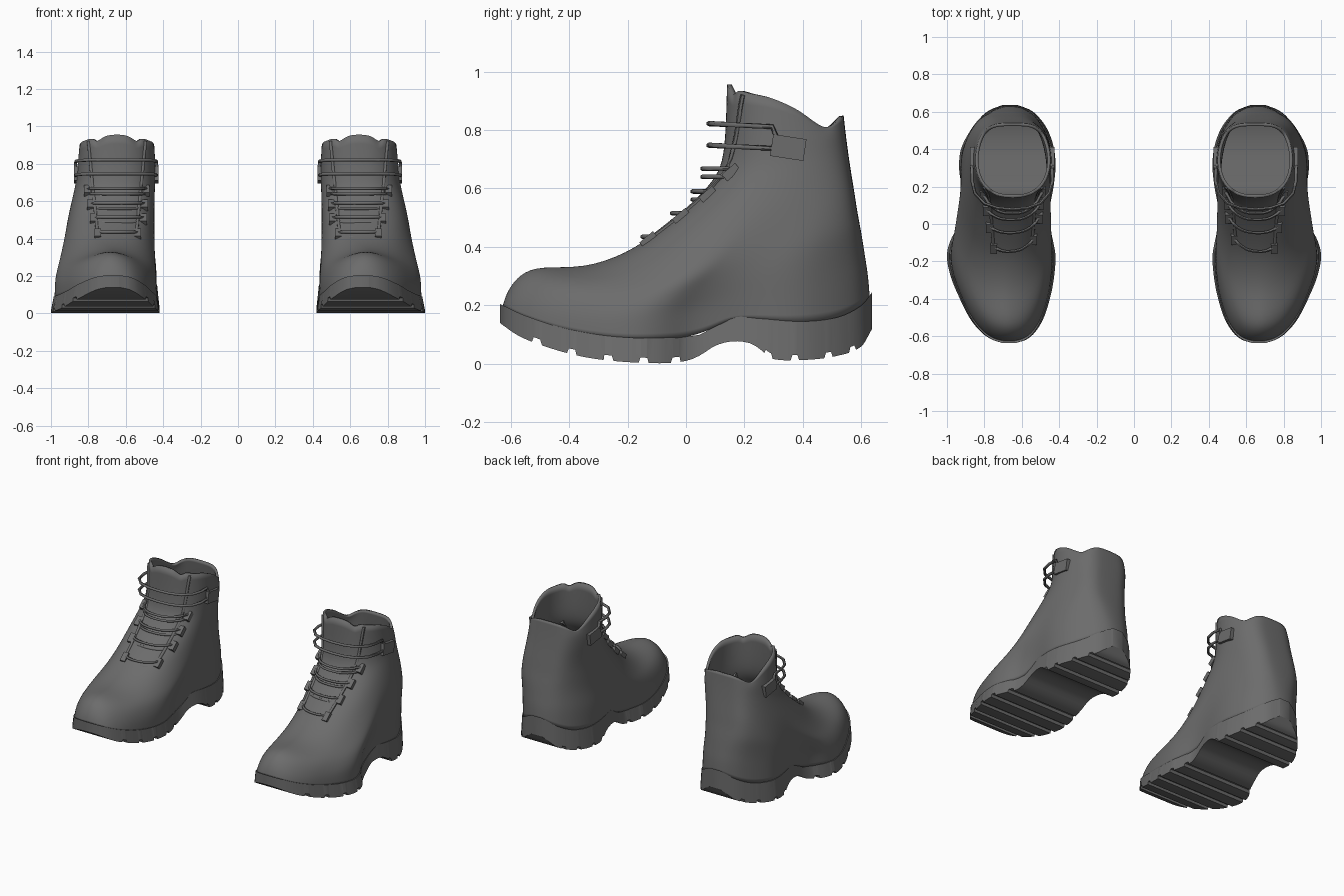
import bpy, bmesh, math
from mathutils import Vector
from mathutils.bvhtree import BVHTree

if "Cube" in bpy.data.objects:
    bpy.data.objects.remove(bpy.data.objects["Cube"])

grey = bpy.data.materials.new("charcoal_grey")
grey.diffuse_color = (0.15, 0.15, 0.15, 1)
grey.use_nodes = True
grey.node_tree.nodes["Principled BSDF"].inputs["Base Color"].default_value = grey.diffuse_color


def curve(pts):
    """Smooth function through (position, value) pairs."""
    n = len(pts)
    m = []
    for i in range(n):
        a, b = pts[max(i - 1, 0)], pts[min(i + 1, n - 1)]
        m.append((b[1] - a[1]) / (b[0] - a[0]))

    def f(t):
        t = min(max(t, pts[0][0]), pts[-1][0])
        i = 0
        while i < n - 2 and t > pts[i + 1][0]:
            i += 1
        (x0, y0), (x1, y1) = pts[i], pts[i + 1]
        h = x1 - x0
        s = (t - x0) / h
        return ((2*s**3 - 3*s**2 + 1) * y0 + (s**3 - 2*s**2 + s) * h * m[i]
                + (3*s**2 - 2*s**3) * y1 + (s**3 - s**2) * h * m[i + 1])
    return f


def finish(name, bm, angle=35, subdiv=0, thick=0):
    bmesh.ops.recalc_face_normals(bm, faces=bm.faces)
    me = bpy.data.meshes.new(name)
    bm.to_mesh(me)
    bm.free()
    me.materials.append(grey)
    ob = bpy.data.objects.new(name, me)
    bpy.context.collection.objects.link(ob)
    bpy.ops.object.select_all(action='DESELECT')
    ob.select_set(True)
    bpy.context.view_layer.objects.active = ob
    bpy.ops.object.shade_smooth_by_angle(angle=math.radians(angle))
    if subdiv:
        s = ob.modifiers.new("smooth", 'SUBSURF')
        s.levels = s.render_levels = subdiv
    if thick:
        t = ob.modifiers.new("thickness", 'SOLIDIFY')
        t.thickness, t.offset = thick, -1
    ob.modifiers.new("pair", 'MIRROR')   # second boot
    return ob


def loft(bm, rings):
    vs = [[bm.verts.new(p) for p in r] for r in rings]
    n = len(vs[0])
    for a, b in zip(vs, vs[1:]):
        for j in range(n):
            k = (j + 1) % n
            bm.faces.new((a[j], a[k], b[k], b[j]))
    return vs


# Footprint: inner and outer edge against y
foot = [(-.637, .635, .70), (-.62, .58, .755), (-.58, .53, .815), (-.5, .482, .88),
        (-.38, .445, .94), (-.28, .427, .98), (-.17, .42, 1.0), (-.08, .435, .978),
        (0, .453, .93), (.1, .448, .912), (.2, .43, .922), (.3, .42, .935),
        (.4, .427, .925), (.5, .46, .875), (.57, .508, .82), (.61, .555, .77),
        (.637, .625, .70)]
x_in = curve([(a, b) for a, b, c in foot])
x_out = curve([(a, c) for a, b, c in foot])
seam = curve([(-.637, .205), (-.55, .165), (-.4, .118), (-.2, .09), (.04, .098), (.09, .125),
              (.15, .16), (.25, .155), (.4, .145), (.52, .16), (.6, .2), (.637, .245)])
tread = curve([(-.637, .14), (-.58, .1), (-.52, .073), (-.4, .035), (-.28, .013), (-.1, .002),
               (0, .01), (.05, .03), (.1, .062), (.16, .077), (.22, .07), (.26, .045),
               (.29, .018), (.4, .013), (.52, .028), (.6, .06), (.637, .12)])

# Sole: cross slices with grooves cut across the tread
grooves = [(-.525, -.495), (-.405, -.375), (-.28, -.25), (-.16, -.13), (-.05, -.02),
           (.27, .295), (.36, .385), (.475, .5), (.56, .58)]
ys = [-.637 + 1.274 * (1 - math.cos(math.pi * i / 90)) / 2 for i in range(91)]
ys += [g + d for a, b in grooves for g, d in ((a, -.002), (a, .004), (b, -.004), (b, .002))]
bm = bmesh.new()
rings = []
for y in sorted(ys):
    zb, zt = tread(y), seam(y)
    if any(a < y < b for a, b in grooves):
        zb += .018
    a, b = x_in(y), x_out(y)
    ta, tb = [.69 + (x - .69) * .955 for x in (a, b)]
    rings.append([(a, y, zb), (b, y, zb), (tb, y, zt), (ta, y, zt)])
vs = loft(bm, rings)
bm.faces.new(vs[0])
bm.faces.new(vs[-1])
finish("sole", bm, 30)

# Upper: rings tilting from the sole seam up to the collar
# front y,z, back y,z, inner x, outer x, sag of the sides, share of ellipse
levels = [(-.629, .20, .63, .24, .43, .98, 0, 0),
          (-.615, .25, .625, .30, .432, .972, .11, .1),
          (-.57, .312, .615, .36, .437, .962, .13, .25),
          (-.50, .338, .606, .42, .44, .952, .12, .5),
          (-.35, .327, .597, .47, .442, .94, .07, .75),
          (-.20, .38, .587, .52, .445, .925, .035, .9),
          (-.10, .45, .578, .58, .447, .91, .01, 1),
          (0, .53, .568, .64, .447, .892, 0, 1),
          (.08, .61, .56, .69, .445, .877, 0, 1),
          (.12, .67, .553, .74, .442, .866, 0, 1),
          (.135, .76, .547, .785, .44, .86, 0, 1),
          (.14, .95, .54, .85, .447, .848, 0, 1)]
rim = curve([(.14, .957), (.15, .94), (.16, .915), (.172, .935), (.22, .925), (.29, .91),
             (.38, .87), (.475, .808), (.51, .825), (.54, .85)])
N = 26
rings = []
for i, (yf, zf, yb, zb, xi, xo, sag, k) in enumerate(levels):
    ring = []
    for j in range(2 * N):
        a = math.pi * j / N
        u = (1 - math.cos(a)) / 2
        y = yf + (yb - yf) * u
        y0 = -.637 + 1.274 * u
        w = abs(math.sin(a)) ** (.8 - .25 * u)
        c, h = (xi + xo) / 2, (xo - xi) / 2
        if j <= N:
            foot_x, oval_x = x_out(y0), c + h * w
        else:
            foot_x, oval_x = x_in(y0), c - h * w
        foot_x = .69 + (foot_x - .69) * .95
        if j % N == 0:                 # close the ends on the centre line
            foot_x = .667
        z = zf + (zb - zf) * u - sag * math.sin(math.pi * u ** .65)
        if i == 0:
            z = seam(y) - .004
        elif i == len(levels) - 1:
            z = rim(y)
        ring.append((foot_x * (1 - k) + oval_x * k, y, z))
    rings.append(ring)
bm = bmesh.new()
loft(bm, rings)
bmesh.ops.recalc_face_normals(bm, faces=bm.faces)
tree = BVHTree.FromBMesh(bm)
finish("upper", bm, 80, 2, .016)


def front_y(x, z):
    hit = tree.ray_cast(Vector((x, -2, z)), Vector((0, 1, 0)))[0]
    return hit.y if hit else .16


def tube(bm, pts, r, closed=True, sides=6):
    """Round cord along a path."""
    pts = [Vector(p) for p in pts]
    n = len(pts)
    rings = []
    for i, p in enumerate(pts):
        a = pts[i - 1] if closed or i else p
        b = pts[(i + 1) % n] if closed or i < n - 1 else p
        t = (b - a).normalized()
        s = t.cross(Vector((.3, .5, 1))).normalized()
        q = t.cross(s)
        rings.append([p + r * (math.cos(2*math.pi*k/sides) * s + math.sin(2*math.pi*k/sides) * q)
                      for k in range(sides)])
    vs = loft(bm, rings + ([rings[0]] if closed else []))
    if not closed:
        bm.faces.new(vs[0])
        bm.faces.new(vs[-1])


def block(bm, centre, size, tilt=0):
    ret = bmesh.ops.create_cube(bm, size=1)["verts"]
    for v in ret:
        x, y, z = (v.co[k] * size[k] for k in range(3))
        c, s = math.cos(tilt), math.sin(tilt)
        v.co = Vector((x, y * c - z * s, y * s + z * c)) + Vector(centre)


# Throat edges: flap borders on either side of the tongue
bm = bmesh.new()
for low, high in ((.545, .495), (.75, .80)):
    path = []
    for i in range(15):
        z = .41 + .51 * i / 14
        x = low + (high - low) * i / 14
        path.append((x, front_y(x, z) - .001, z))
    tube(bm, path, .009, False)
finish("throat_edge", bm, 60)

# Lace rows: two strands in a loop, bowed forward off the tongue
rows = [(.435, .535, .75, .02), (.515, .505, .775, .022), (.59, .50, .79, .03), (.668, .49, .805, .055)]
bm = bmesh.new()
for z, a, b, bow in rows:
    path = []
    for dz, xs in ((0, range(13)), (-.028, range(12, -1, -1))):
        for i in xs:
            s = i / 12
            x = a + (b - a) * s
            out = bow * (1 - abs(2 * s - 1) ** 3) + .008
            path.append((x, front_y(x, z) - out, z + dz * (1 if dz else 0)))
    tube(bm, path, .008)
finish("laces", bm, 60)

# Eyelet blocks at the lace ends
bm = bmesh.new()
for z, a, b, bow in rows:
    for x in (a, b):
        block(bm, (x, front_y(x, z - .01) - .002, z - .012), (.035, .06, .03), .7)
finish("eyelets", bm)

# Ankle lace: large loop round the front of the shaft
half = [(.438, .295), (.436, .23), (.452, .165), (.50, .11), (.57, .085), (.65, .078),
        (.73, .085), (.80, .11), (.85, .165), (.866, .23), (.867, .295)]
bm = bmesh.new()
path = [(x, y, .822 - .05 * max(0, y - .08)) for x, y in half]
path += [(.87, .308, .78)]
path += [(x, y, .748 - .05 * max(0, y - .08)) for x, y in reversed(half)]
path += [(.432, .308, .78)]
tube(bm, path, .009)
finish("ankle_lace", bm, 60)

# Strap plates holding the ankle lace
bm = bmesh.new()
for x in (.441, .863):
    block(bm, (x, .35, .74), (.03, .115, .075), -.15)
finish("strap_plate", bm)
